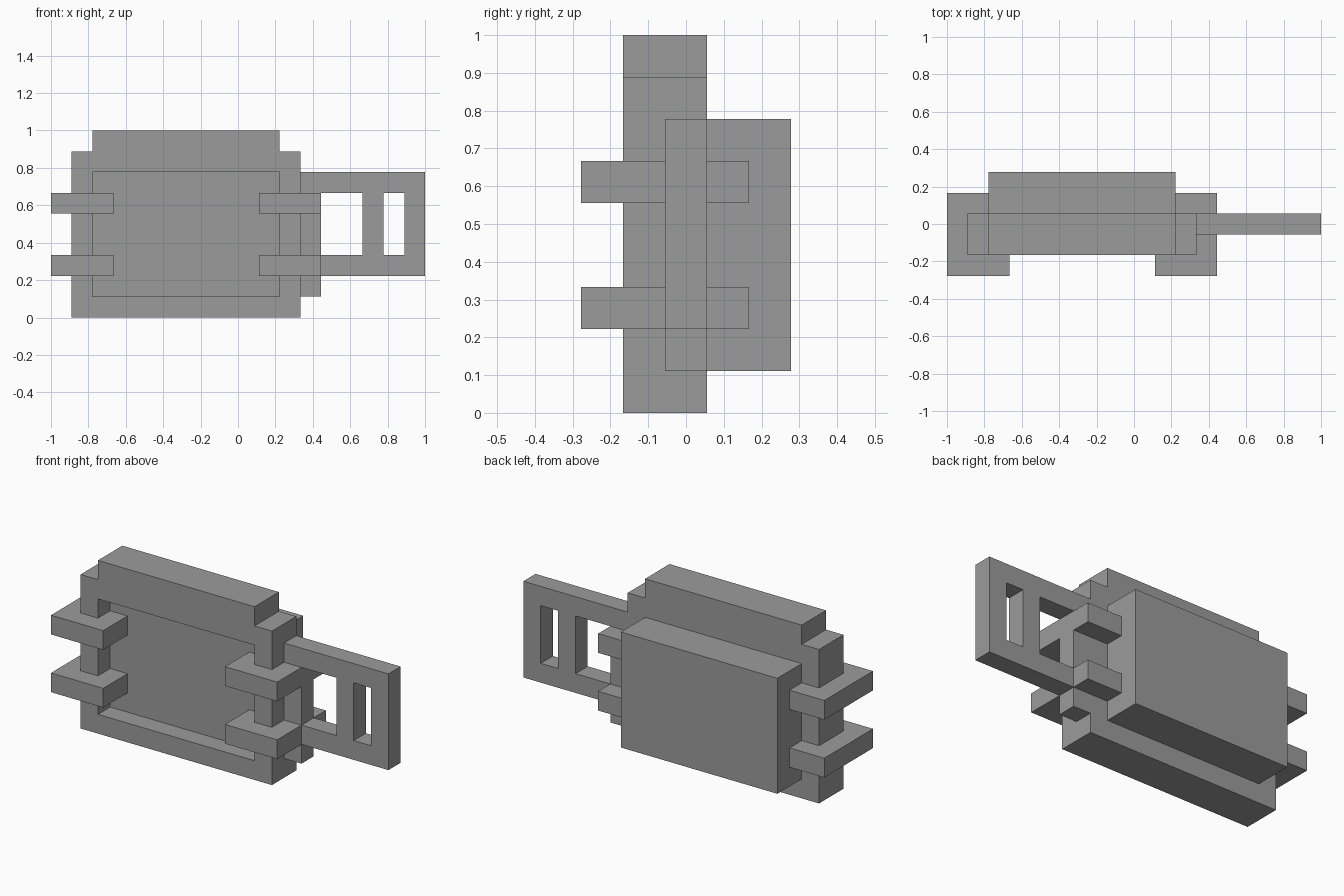
import bpy
import bmesh
from mathutils import Vector

cube = bpy.data.objects.get("Cube")
if cube:
    bpy.data.objects.remove(cube, do_unlink=True)

U = 1 / 9  # one block of the model

grey = bpy.data.materials.new("plain grey")
grey.use_nodes = True
COLOUR = (0.33, 0.33, 0.33, 1)
grey.diffuse_color = COLOUR
grey.node_tree.nodes["Principled BSDF"].inputs["Base Color"].default_value = COLOUR


def slab(name, rows, start, thickness, flat=False):
    """Extrude a block pattern (top row first): upright along y, or flat along z."""
    def place(a, b, depth):
        return Vector((a, b, depth) if flat else (a, depth, b)) * U

    x0, low = start
    near, far = thickness
    bm = bmesh.new()
    for j, row in enumerate(reversed(rows)):
        for i, mark in enumerate(row):
            if mark == "#":
                x, h = x0 + i, low + j
                corners = ((x, h), (x + 1, h), (x + 1, h + 1), (x, h + 1))
                bm.faces.new([bm.verts.new(place(a, b, near)) for a, b in corners])
    bmesh.ops.remove_doubles(bm, verts=bm.verts, dist=U / 100)
    out = bmesh.ops.extrude_face_region(bm, geom=bm.faces[:], use_keep_orig=True)
    moved = [v for v in out["geom"] if isinstance(v, bmesh.types.BMVert)]
    bmesh.ops.translate(bm, verts=moved, vec=place(0, 0, far - near))
    bmesh.ops.recalc_face_normals(bm, faces=bm.faces)
    bmesh.ops.dissolve_limit(bm, angle_limit=0.01, verts=bm.verts, edges=bm.edges)
    mesh = bpy.data.meshes.new(name)
    bm.to_mesh(mesh)
    bm.free()
    mesh.materials.append(grey)
    obj = bpy.data.objects.new(name, mesh)
    bpy.context.collection.objects.link(obj)
    return obj


# Upright frame with a narrower cap on top
full = "#" * 11
slab("frame", ["." + "#" * 9 + ".", full] + ["#" + "." * 9 + "#"] * 6 + [full],
     (-8, 0), (-1.5, 0.5))

# Thick panel filling the frame opening and standing out at the back
slab("back_panel", ["#" * 9] * 6, (-7, 1), (-0.5, 2.5))

# Flat side bracket with two openings
slab("side_bracket", ["######"] + ["#..#.#"] * 3 + ["######", "#....."],
     (3, 1), (-0.5, 0.5))

# Clips hooked round the two frame posts
clip = ["##.", "#..", "#.#", "###"]
for level, z in (("lower", 2), ("upper", 5)):
    slab(f"right_{level}_clip", clip, (-9, -2.5), (z, z + 1), flat=True)
    slab(f"left_{level}_clip", [row[::-1] for row in clip], (1, -2.5), (z, z + 1), flat=True)
